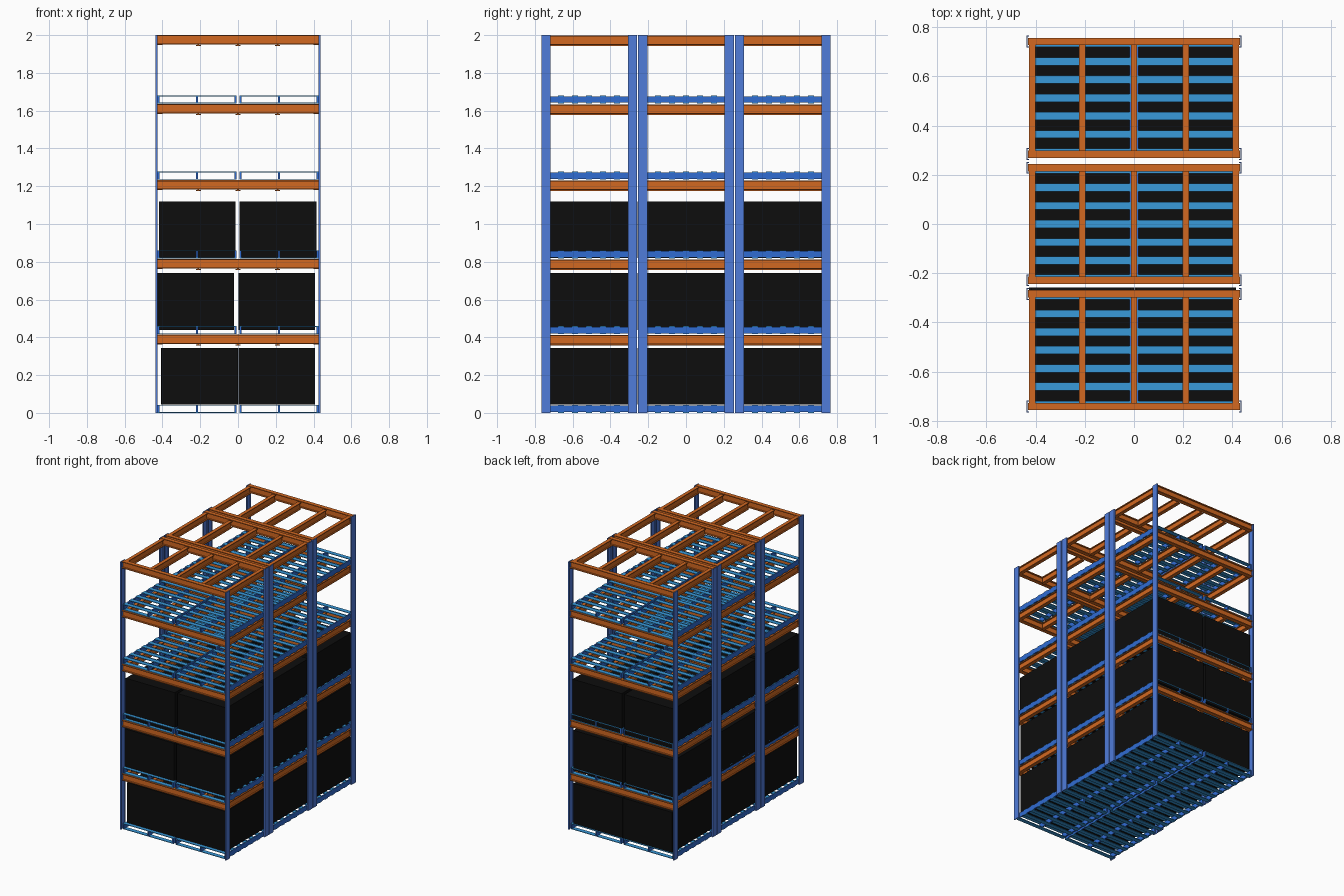
import bpy, bmesh
from mathutils import Vector

if "Cube" in bpy.data.objects:
    bpy.data.objects.remove(bpy.data.objects["Cube"])


def material(name, rgb):
    m = bpy.data.materials.new(name)
    m.diffuse_color = (*rgb, 1)
    m.use_nodes = True
    m.node_tree.nodes["Principled BSDF"].inputs["Base Color"].default_value = m.diffuse_color
    return m


ORANGE = material("orange_paint", (0.65, 0.14, 0.015))
BLUE = material("post_blue", (0.08, 0.2, 0.7))
DEEP = material("runner_blue", (0.03, 0.15, 0.65))
SKY = material("slat_blue", (0.04, 0.32, 0.7))
BLACK = material("load_black", (0.004, 0.004, 0.004))


def extrude(bm, pts, origin, u, v, direction):
    """Sweep a flat profile in the u/v plane along a direction."""
    o, u, v, d = Vector(origin), Vector(u), Vector(v), Vector(direction)
    f = bm.faces.new([bm.verts.new(o + u * a + v * b) for a, b in pts])
    top = bmesh.ops.extrude_face_region(bm, geom=[f])["geom"]
    bmesh.ops.translate(bm, vec=d, verts=[e for e in top if isinstance(e, bmesh.types.BMVert)])


def box(bm, x0, x1, y0, y1, z0, z1):
    extrude(bm, [(x0, y0), (x1, y0), (x1, y1), (x0, y1)],
            (0, 0, z0), (1, 0, 0), (0, 1, 0), (0, 0, z1 - z0))


def finish(bm, name, mat, loc=(0, 0, 0)):
    bmesh.ops.recalc_face_normals(bm, faces=bm.faces)
    me = bpy.data.meshes.new(name)
    bm.to_mesh(me)
    bm.free()
    me.materials.append(mat)
    return place(me, name, loc)


def place(me, name, loc):
    ob = bpy.data.objects.new(name, me)
    ob.location = loc
    bpy.context.collection.objects.link(ob)
    return ob


def i_profile(w, h, t=0.006, web=0.008):
    a, b, c, d = w / 2, h / 2, web / 2, h / 2 - t
    return [(-a, -b), (a, -b), (a, -d), (c, -d), (c, d), (a, d),
            (a, b), (-a, b), (-a, d), (-c, d), (-c, -d), (-a, -d)]


BAYS = {"front": -0.513, "middle": 0.0, "rear": 0.513}
X, Y, Z = (1, 0, 0), (0, 1, 0), (0, 0, 1)
BEAM_TOPS = [0.415, 0.815, 1.232, 1.635, 2.0]
PALLET_Z = [0.0, 0.417, 0.818, 1.235, 1.638]

# upright channel posts, open towards the inside
bm = bmesh.new()
for s in (-1, 1):
    chan = [(0, -0.024), (0, 0.024), (-0.01, 0.024), (-0.01, 0.02),
            (-0.004, 0.02), (-0.004, -0.02), (-0.01, -0.02), (-0.01, -0.024)]
    for e in (-1, 1):
        extrude(bm, chan, (s * 0.437, e * 0.229, 0), (s, 0, 0), Y, (0, 0, 2))
post_mesh = finish(bm, "posts_front_bay", BLUE, (0, BAYS["front"], 0)).data

# beam frame of one level (origin at its top)
bm = bmesh.new()
for e in (-1, 1):
    extrude(bm, i_profile(0.03, 0.05), (-0.43, e * 0.229, -0.025), Y, Z, (0.86, 0, 0))
for x in (-0.414, -0.21, 0, 0.21, 0.414):
    drop = 0.028 if abs(x) > 0.4 else 0.033
    extrude(bm, i_profile(0.026, 0.05), (x, -0.214, -drop), X, Z, (0, 0.428, 0))
frame_mesh = finish(bm, "beam_frame_front_bay", ORANGE, (0, BAYS["front"], 2.0)).data

# one pallet: three runners plus slats above and below
bm = bmesh.new()
for x in (-0.204, 0, 0.204):
    box(bm, x - 0.005, x + 0.005, -0.238, 0.238, 0.004, 0.038)
runner = finish(bm, "pallet_runners", DEEP, (-0.217, BAYS["front"], 0)).data
bm = bmesh.new()
for i in range(-3, 4):
    y = i * 0.074
    for z in (0, 0.038):
        box(bm, -0.209, 0.209, y - 0.016, y + 0.016, z, z + 0.004)
slats = finish(bm, "pallet_slats", SKY, (-0.217, BAYS["front"], 0)).data

# one load box
bm = bmesh.new()
box(bm, -0.203, 0.203, -0.235, 0.235, 0, 0.3)
load = finish(bm, "load_box", BLACK, (-0.203, -0.493, 0.044)).data

# repeat everything through bays and levels
BOX_X = [(-0.205, 0.205), (-0.223, 0.205), (-0.215, 0.212)]
BOX_Z = [0.044, 0.44, 0.82]
BOX_Y = {"front": -0.493, "middle": 0.003, "rear": 0.51}
for bay, y in BAYS.items():
    first = bay == "front"
    if not first:
        place(post_mesh, f"posts_{bay}_bay", (0, y, 0))
    for z in BEAM_TOPS:
        if not (first and z == 2.0):
            place(frame_mesh, f"beam_frame_{bay}_bay", (0, y, z))
    for level, z in enumerate(PALLET_Z):
        for side, x in enumerate((-0.217, 0.217)):
            if first and level == 0 and side == 0:
                continue
            place(runner, f"pallet_runners_{bay}", (x, y, z))
            place(slats, f"pallet_slats_{bay}", (x, y, z))
            if level < 3:
                place(load, f"load_box_{bay}", (BOX_X[level][side], BOX_Y[bay], BOX_Z[level]))
